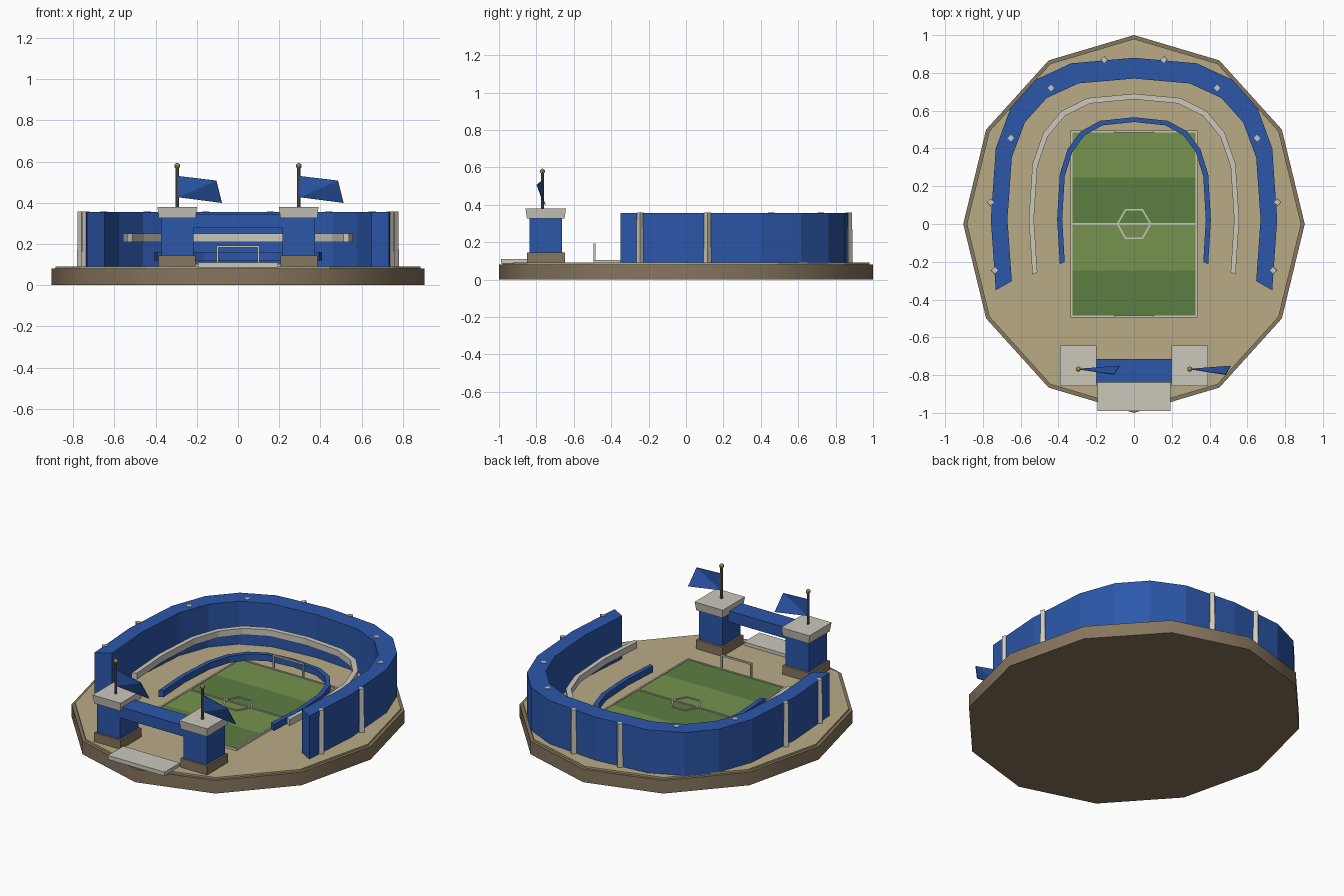
import bpy, bmesh, math

if "Cube" in bpy.data.objects:
    bpy.data.objects.remove(bpy.data.objects["Cube"])

def mat(name, r, g, b):
    m = bpy.data.materials.new(name)
    m.diffuse_color = (r, g, b, 1)
    m.use_nodes = True
    m.node_tree.nodes["Principled BSDF"].inputs["Base Color"].default_value = m.diffuse_color
    return m

BLUE = mat("blue", 0.025, 0.095, 0.40)
STONE = mat("pale_stone", 0.60, 0.58, 0.50)
SAND = mat("sand", 0.49, 0.41, 0.24)
BROWN = mat("brown", 0.24, 0.18, 0.11)
LIGHT = mat("light_grass", 0.18, 0.29, 0.075)
DARK = mat("dark_grass", 0.11, 0.21, 0.055)
GREY = mat("pole_grey", 0.12, 0.13, 0.13)
GOLD = mat("gold", 0.50, 0.32, 0.08)

def finish(name, bm, m):
    bmesh.ops.recalc_face_normals(bm, faces=bm.faces)
    me = bpy.data.meshes.new(name)
    bm.to_mesh(me)
    bm.free()
    ob = bpy.data.objects.new(name, me)
    bpy.context.collection.objects.link(ob)
    me.materials.append(m)
    return ob

def box(name, x0, x1, y0, y1, z0, z1, m, flare=1.0):
    bm = bmesh.new()
    bmesh.ops.create_cube(bm, size=1)
    for v in bm.verts:
        f = flare if v.co.z < 0 else 1
        v.co = ((x0 + x1) / 2 + v.co.x * (x1 - x0) * f,
                (y0 + y1) / 2 + v.co.y * (y1 - y0) * f,
                z0 if v.co.z < 0 else z1)
    return finish(name, bm, m)

def prism(name, n, rx, ry, x, y, z0, z1, m, taper=1.0):
    bm = bmesh.new()
    rings = [[bm.verts.new((x + rx * f * math.cos(math.tau * i / n),
                            y + ry * f * math.sin(math.tau * i / n), z)) for i in range(n)]
             for z, f in ((z0, 1), (z1, taper))]
    for r in rings:
        bm.faces.new(r)
    for i in range(n):
        j = (i + 1) % n
        bm.faces.new((rings[0][i], rings[0][j], rings[1][j], rings[1][i]))
    return finish(name, bm, m)

def horseshoe(name, outer, inner, z0, z1, m):
    # squarish elliptical arc, open towards the front
    def pt(r, k, z):
        c, s = math.cos(math.radians(k)), math.sin(math.radians(k))
        return (math.copysign(r[0] * abs(c) ** 0.7, c),
                0.025 + math.copysign(r[1] * abs(s) ** 0.7, s), z)
    bm = bmesh.new()
    secs = [[bm.verts.new(pt(r, k, z)) for r, z in
             ((outer, z0), (outer, z1), (inner, z1), (inner, z0))]
            for k in range(-18, 199, 18)]
    for a, b in zip(secs, secs[1:]):
        for i in range(4):
            j = (i + 1) % 4
            bm.faces.new((a[i], a[j], b[j], b[i]))
    bm.faces.new(secs[0])
    bm.faces.new(secs[-1])
    return finish(name, bm, m)

# Twelve-sided plinth and sand floor
base = prism("base", 12, 0.904, 1.0, 0, 0, 0, 0.08, BROWN)
bpy.context.view_layer.objects.active = base
base.select_set(True)
bpy.ops.object.shade_smooth_by_angle(angle=math.radians(40))
base.select_set(False)
prism("sand_floor", 12, 0.885, 0.98, 0, 0, 0.078, 0.09, SAND)

# Striped pitch
for i in range(4):
    y = -0.49 + i * 0.245
    box("pitch_stripe", -0.33, 0.33, y, y + 0.245, 0.085, 0.1, LIGHT if i % 2 else DARK)

# Pitch markings: border, halfway line, six-sided centre ring
t = 0.005
for s in (-1, 1):
    box("side_line", s * 0.33 - t, s * 0.33 + t, -0.495, 0.495, 0.09, 0.104, STONE)
    box("end_line", -0.33, 0.33, s * 0.49 - t, s * 0.49 + t, 0.09, 0.104, STONE)
box("halfway_line", -0.33, 0.33, -t, t, 0.098, 0.104, STONE)
bm = bmesh.new()
ring = [[bm.verts.new((r * math.cos(i * math.pi / 3), r * math.sin(i * math.pi / 3), z))
         for r, z in ((0.083, 0.099), (0.093, 0.099), (0.093, 0.105), (0.083, 0.105))]
        for i in range(6)]
for i in range(6):
    a, b = ring[i], ring[(i + 1) % 6]
    for k in range(4):
        bm.faces.new((a[k], a[(k + 1) % 4], b[(k + 1) % 4], b[k]))
finish("centre_ring", bm, STONE)

# Goals
g = 0.005
for y in (-0.49, 0.49):
    for x in (-0.1, 0.1):
        box("goal_post", x - g, x + g, y - g, y + g, 0.09, 0.192, STONE)
    box("goal_bar", -0.1, 0.1, y - g, y + g, 0.182, 0.192, STONE)

# Stands: outer wall, middle rail, inner rail
horseshoe("outer_stand", (0.758, 0.855), (0.67, 0.745), 0.085, 0.355, BLUE)
horseshoe("middle_rail", (0.557, 0.665), (0.53, 0.635), 0.21, 0.25, STONE)
horseshoe("inner_rail", (0.407, 0.54), (0.38, 0.515), 0.12, 0.16, BLUE)

# Buttress posts around the outer wall
for x, y in ((0.158, 0.87), (0.44, 0.72), (0.652, 0.455), (0.76, 0.115), (0.738, -0.245)):
    for s in (-1, 1):
        prism("wall_post", 4, 0.021, 0.021, s * x, y, 0.085, 0.358, STONE, 0.85)

# Entrance: paired towers with flags, joining beam and front step
for s in (-1, 1):
    c = s * 0.295
    box("tower_foot", c - 0.09, c + 0.09, -0.85, -0.648, 0.085, 0.145, BROWN)
    box("tower", c - 0.079, c + 0.079, -0.838, -0.662, 0.14, 0.33, BLUE)
    box("tower_cap", c - 0.096, c + 0.096, -0.858, -0.642, 0.326, 0.379, STONE, 0.93)
    prism("flag_pole", 8, 0.008, 0.008, c, -0.768, 0.375, 0.575, GREY)
    bm = bmesh.new()
    bmesh.ops.create_uvsphere(bm, u_segments=8, v_segments=6, radius=0.014)
    bmesh.ops.translate(bm, verts=bm.verts, vec=(c, -0.768, 0.579))
    finish("pole_finial", bm, GOLD)
    bm = bmesh.new()
    v = [bm.verts.new((c + dx, y, z)) for dx, y, z in
         ((0.004, -0.768, 0.53), (0.19, -0.797, 0.507), (0.217, -0.752, 0.40), (0.004, -0.768, 0.427))]
    bm.faces.new((v[0], v[1], v[3]))
    bm.faces.new((v[1], v[2], v[3]))
    flag = finish("flag", bm, BLUE)
    sol = flag.modifiers.new("thickness", "SOLIDIFY")
    sol.thickness, sol.offset = 0.004, 0
box("entrance_beam", -0.225, 0.225, -0.838, -0.715, 0.277, 0.345, BLUE)
box("entrance_step", -0.193, 0.193, -0.99, -0.84, 0.085, 0.11, STONE)
